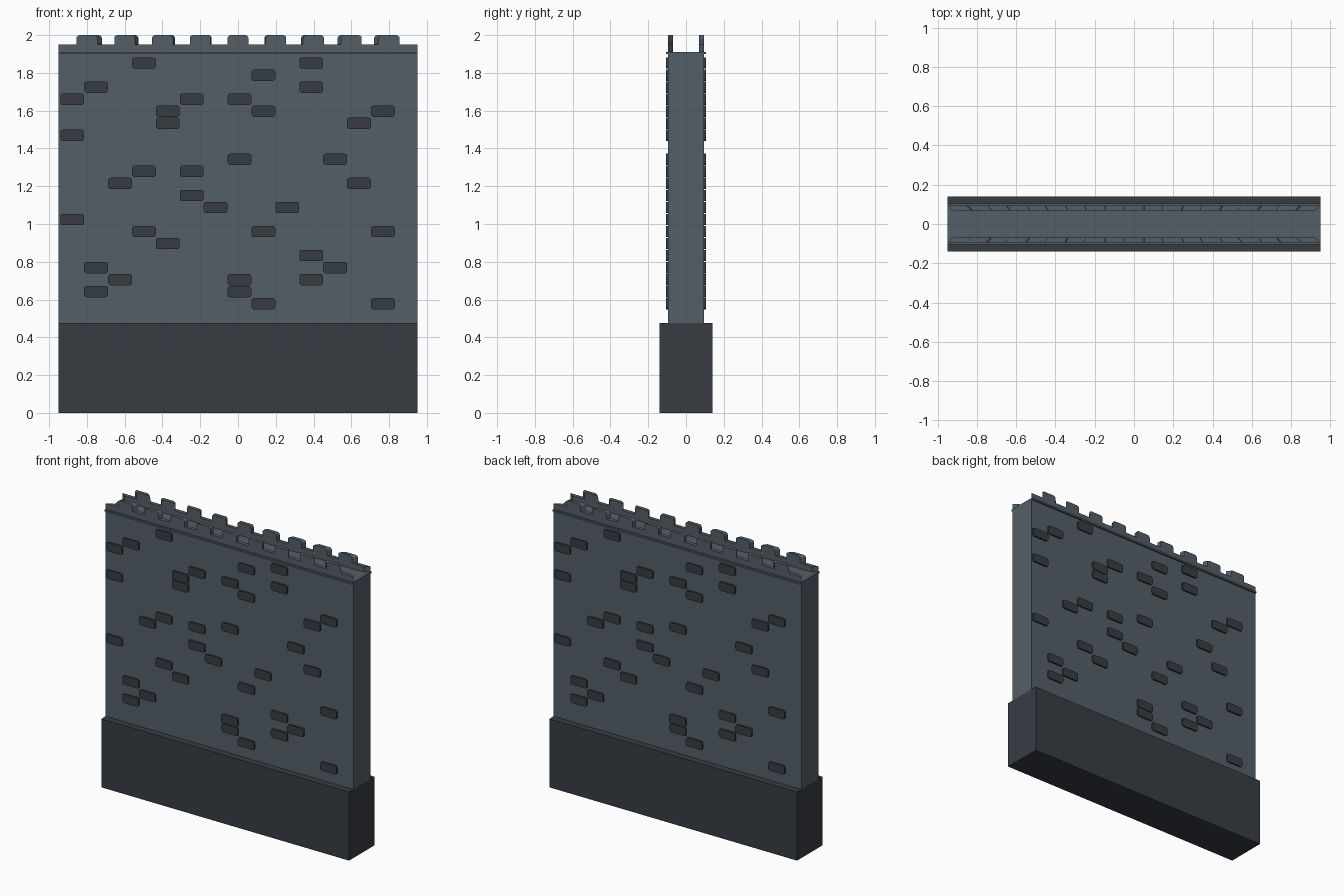
import bpy, bmesh, math

if "Cube" in bpy.data.objects:
    bpy.data.objects.remove(bpy.data.objects["Cube"])


def material(name, rgb):
    m = bpy.data.materials.new(name)
    m.diffuse_color = (*rgb, 1)
    m.use_nodes = True
    m.node_tree.nodes["Principled BSDF"].inputs["Base Color"].default_value = m.diffuse_color
    return m


STONE = material("slate stone", (0.088, 0.112, 0.137))
DARK = material("dark stone", (0.039, 0.045, 0.055))


def make_object(name, bm, mat):
    bmesh.ops.recalc_face_normals(bm, faces=bm.faces)
    mesh = bpy.data.meshes.new(name)
    bm.to_mesh(mesh)
    bm.free()
    mesh.materials.append(mat)
    ob = bpy.data.objects.new(name, mesh)
    bpy.context.collection.objects.link(ob)
    return ob


def box(name, half_x, half_y, z0, z1, mat):
    bm = bmesh.new()
    bmesh.ops.create_cube(bm, size=1)
    for v in bm.verts:
        v.co = (v.co.x * 2 * half_x, v.co.y * 2 * half_y, z0 + (v.co.z + 0.5) * (z1 - z0))
    return make_object(name, bm, mat)


def loft(bm, profile, y0, y1, inner_scale=1.0, s=1):
    """Extrude an x-z outline from y0 to y1; s=-1 turns it half a turn about z."""
    a = [bm.verts.new((s * x, s * y0, z)) for x, z in profile]
    b = [bm.verts.new((s * x * inner_scale, s * y1, z)) for x, z in profile]
    bm.faces.new(a)
    bm.faces.new(b[::-1])
    n = len(a)
    for i in range(n):
        bm.faces.new((a[i], b[i], b[(i + 1) % n], a[(i + 1) % n]))


def arc(cx, cz, r, start, end, steps=3):
    return [(cx + r * math.cos(math.radians(start + (end - start) * i / steps)),
             cz + r * math.sin(math.radians(start + (end - start) * i / steps)))
            for i in range(steps + 1)]


# plinth, wall and thin string course below the parapet
box("plinth", 0.95, 0.14, 0, 0.475, DARK)
box("wall", 0.95, 0.094, 0.475, 1.905, STONE)
box("string_course", 0.95, 0.105, 1.899, 1.911, STONE)

# crenellated parapet: outline with nine round-shouldered merlons,
# narrowing toward the middle on the inner face
outline = [(0.95, 1.908), (-0.95, 1.908), (-0.95, 1.95)]
R = 0.016
for i in range(-4, 5):
    c = 0.2 * i
    outline.append((c - 0.055, 1.95))
    outline += arc(c - 0.055 + R, 2.0 - R, R, 180, 90)
    outline += arc(c + 0.055 - R, 2.0 - R, R, 90, 0)
    outline.append((c + 0.055, 1.95))
outline.append((0.95, 1.95))
for name, s in (("front_parapet", 1), ("back_parapet", -1)):
    bm = bmesh.new()
    loft(bm, outline, -0.094, -0.069, 0.968, s)
    make_object(name, bm, STONE)

# raised bricks: columns used in each row, from the top down
ROWS = [(-4, 3), (1,), (-6, 3), (-7, -2, 0), (-3, 1, 6), (-3, 5), (-7,),
        (), (0, 4), (-4, -2), (-5, 5), (-2,), (-1, 2), (-7,), (-4, 1, 6),
        (-3,), (3,), (-6, 4), (-5, 0, 3), (-6, 0), (1, 6)]
W, H, R = 0.063, 0.03, 0.014
for name, s in (("front_bricks", 1), ("back_bricks", -1)):
    bm = bmesh.new()
    for r, cols in enumerate(ROWS):
        for k in cols:
            x, z = 0.008 + 0.1265 * k, 1.852 - 0.0637 * r
            brick = []
            for sx, sz, a in ((1, 1, 0), (-1, 1, 90), (-1, -1, 180), (1, -1, 270)):
                brick += arc(x + sx * (W - R), z + sz * (H - R), R, a, a + 90)
            loft(bm, brick, -0.105, -0.09, 1.0, s)
    make_object(name, bm, DARK)
